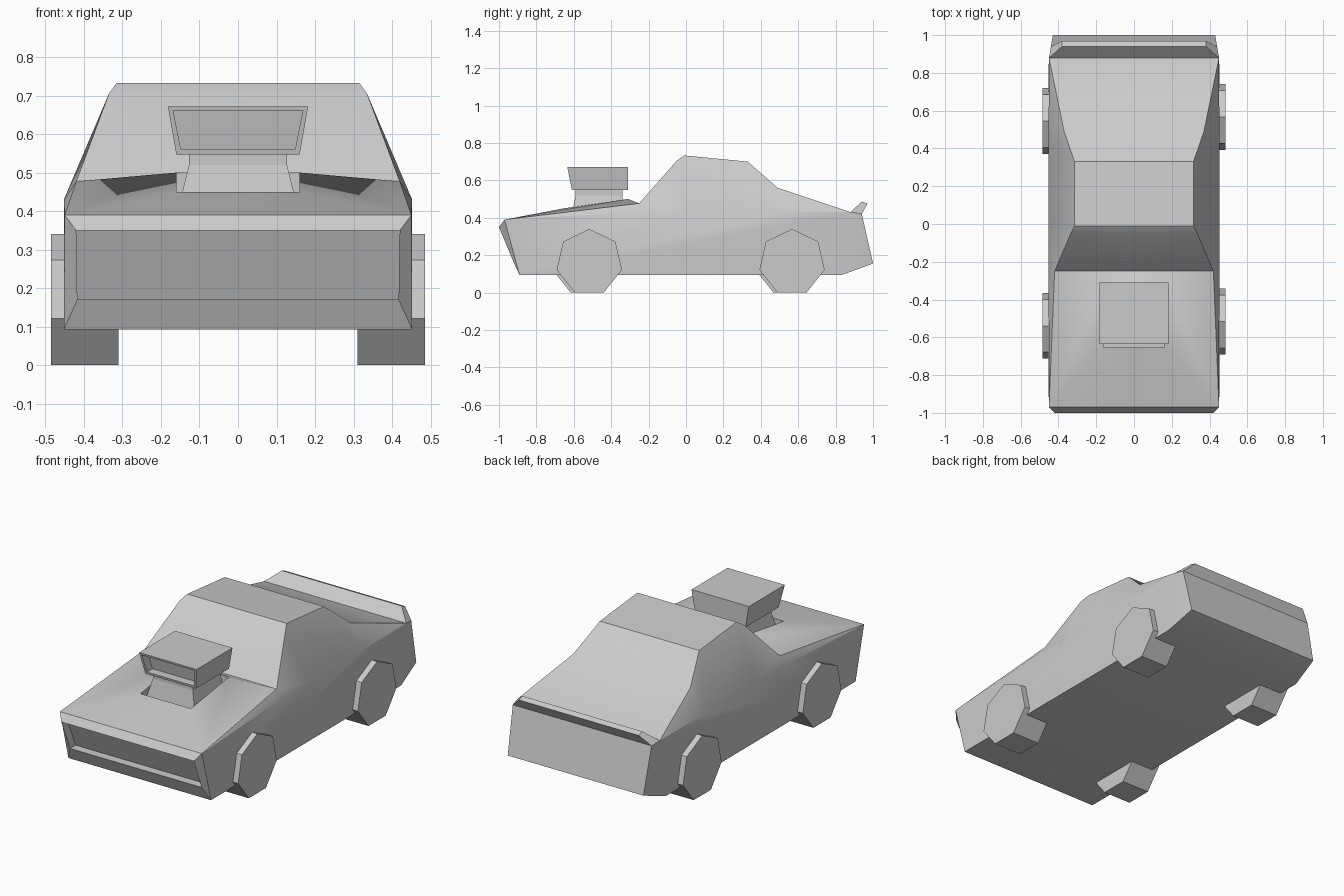
import bpy, bmesh
from math import pi, sin, cos

if "Cube" in bpy.data.objects:
    bpy.data.objects.remove(bpy.data.objects["Cube"])


def finish(bm, name, smooth=False):
    bmesh.ops.recalc_face_normals(bm, faces=bm.faces)
    mesh = bpy.data.meshes.new(name)
    bm.to_mesh(mesh)
    bm.free()
    ob = bpy.data.objects.new(name, mesh)
    bpy.context.collection.objects.link(ob)
    if smooth:
        bpy.ops.object.select_all(action='DESELECT')
        ob.select_set(True)
        bpy.context.view_layer.objects.active = ob
        bpy.ops.object.shade_smooth_by_angle(angle=pi / 6)
    return ob


def loft(name, rings):
    """Closed solid through rings of equal point count."""
    bm = bmesh.new()
    vs = [[bm.verts.new(p) for p in ring] for ring in rings]
    n = len(vs[0])
    for a, b in zip(vs, vs[1:]):
        for i in range(n):
            j = (i + 1) % n
            bm.faces.new((a[i], a[j], b[j], b[i]))
    bm.faces.new(vs[0])
    bm.faces.new(vs[-1])
    return bm


def rect_z(x, y0, y1, z):
    return [(-x, y0, z), (x, y0, z), (x, y1, z), (-x, y1, z)]


# Body: half outline running once around the car from nose to hood opening
outline = {
    'nose': (.45, -.97, .39), 'lip': (.42, -1, .35),
    'grille_top': (.42, -.95, .35), 'grille_low': (.417, -.875, .17),
    'bumper': (.417, -.925, .17), 'floor_f': (.452, -.89, .093),
    'floor_r': (.452, .83, .093), 'tail': (.43, 1, .155),
    'trunk': (.44, .94, .42), 'wing_r': (.38, .97, .475),
    'wing_f': (.38, .94, .487), 'deck': (.45, .88, .43),
    'glass_r': (.37, .49, .56), 'roof_r': (.315, .33, .70),
    'roof_f': (.315, -.01, .733), 'brow': (.335, -.05, .705),
    'cowl': (.42, -.25, .477), 'hole_r': (.16, -.31, .50),
    'pit_r': (.16, -.31, .42), 'pit_f': (.16, -.655, .42),
    'hole_f': (.16, -.655, .45),
}
belt = {'b1': (.452, -.25, .43), 'b2': (.452, -.01, .43),
        'b3': (.452, .33, .43), 'b4': (.452, .49, .43)}
sides = """nose lip bumper floor_f
lip grille_top grille_low bumper
nose hole_f hole_r cowl
hole_f hole_r pit_r pit_f
nose cowl b1
cowl brow b2 b1
brow roof_f b2
roof_f roof_r b3 b2
roof_r glass_r b4 b3
glass_r deck b4
nose b1 b2 b3 b4 deck floor_r floor_f
deck trunk tail floor_r
deck wing_f wing_r trunk"""

bm = bmesh.new()
v = {k: bm.verts.new(p) for k, p in {**outline, **belt}.items()}
mid = {k: bm.verts.new((0, p[1], p[2])) for k, p in outline.items()}
keys = list(outline)
for a, b in zip(keys, keys[1:] + keys[:1]):
    bm.faces.new((v[a], v[b], mid[b], mid[a]))
for line in sides.splitlines():
    bm.faces.new([v[k] for k in line.split()])
bmesh.ops.mirror(bm, geom=bm.verts[:] + bm.edges[:] + bm.faces[:],
                 axis='X', merge_dist=.0005)
bmesh.ops.remove_doubles(bm, verts=bm.verts, dist=.0005)
finish(bm, 'car_body', smooth=True)

# Blower base rising out of the hood opening
finish(loft('base', [rect_z(.152, -.61, -.34, .42),
                     rect_z(.127, -.59, -.34, .52),
                     rect_z(.127, -.59, -.34, .55)]), 'blower_base')

# Air intake: flared box with a recessed front mouth
bm = loft('intake', [rect_z(.16, -.61, -.31, .547), rect_z(.182, -.635, -.31, .672)])
bm.normal_update()
bmesh.ops.recalc_face_normals(bm, faces=bm.faces)
front = min(bm.faces, key=lambda f: f.calc_center_median().y)
bmesh.ops.inset_region(bm, faces=[front], thickness=.018)
pocket = bmesh.ops.extrude_face_region(bm, geom=[front])
bmesh.ops.translate(bm, vec=(0, .05, 0),
                    verts=[e for e in pocket['geom'] if isinstance(e, bmesh.types.BMVert)])
if front.is_valid:
    bmesh.ops.delete(bm, geom=[front], context='FACES_ONLY')
finish(bm, 'air_intake')

# Seven-sided wheels, flat side on the ground
R = .34 / (1 + cos(pi / 7))
for side, label, shift in ((1, 'right', 0), (-1, 'left', -.022)):
    for y, end in ((-.517, 'front'), (.567, 'rear')):
        rings = [[(side * x, y + shift + R * sin(2 * pi * i / 7),
                   .34 - R + R * cos(2 * pi * i / 7)) for i in range(7)]
                 for x in (.31, .485)]
        finish(loft('wheel', rings), f'{end}_{label}_wheel')
